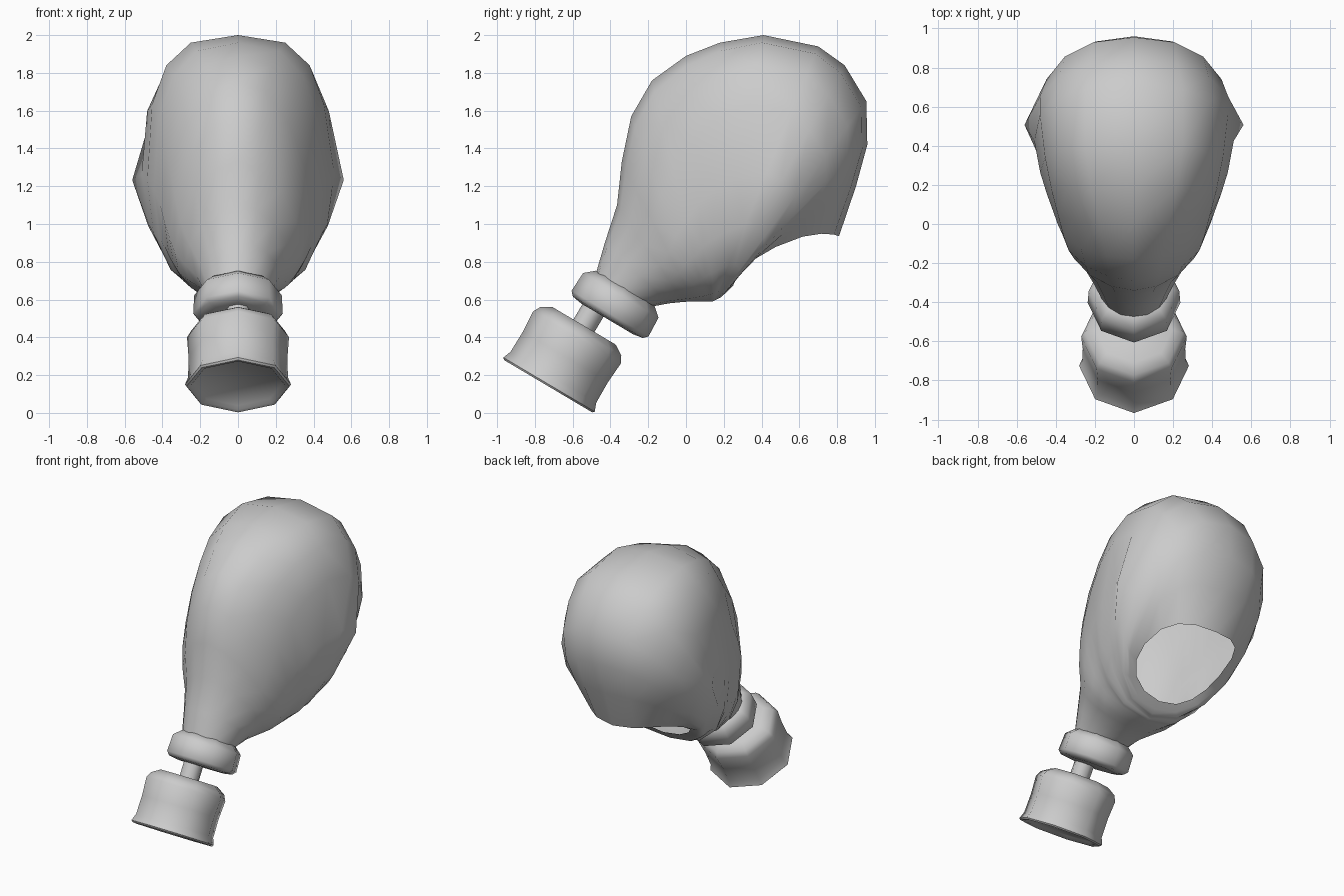
import bpy, bmesh, math
from mathutils import Vector

if "Cube" in bpy.data.objects:
    bpy.data.objects.remove(bpy.data.objects["Cube"])

grey = bpy.data.materials.new("rubber_grey")
grey.diffuse_color = (0.6, 0.6, 0.6, 1)
grey.use_nodes = True
grey.node_tree.nodes["Principled BSDF"].inputs["Base Color"].default_value = grey.diffuse_color


def finish(name, bm, angle):
    bmesh.ops.recalc_face_normals(bm, faces=bm.faces)
    me = bpy.data.meshes.new(name)
    bm.to_mesh(me)
    bm.free()
    me.materials.append(grey)
    ob = bpy.data.objects.new(name, me)
    bpy.context.collection.objects.link(ob)
    bpy.ops.object.select_all(action='DESELECT')
    ob.select_set(True)
    bpy.context.view_layer.objects.active = ob
    bpy.ops.object.shade_smooth_by_angle(angle=math.radians(angle))
    return ob


def bridge(bm, rings):
    for a, b in zip(rings, rings[1:]):
        n = len(a)
        for i in range(n):
            j = (i + 1) % n
            bm.faces.new((a[i], a[j], b[j], b[i]))


def power(v, e):
    return math.copysign(abs(v) ** e, v)


# Hood: rings fanning from the mouth, over the crown, to the neck opening
# chin y, z, outer y, z, half width, widest point (0 chin - 1 outer),
# roundness of outer half, of chin half, side lift
HOOD = [
    (-.17, .565, -.475, .745, .18, .50, 1.0, 1.0, 0),
    (-.09, .58, -.43, .90, .22, .45, 1.05, .95, 0),
    (-.01, .588, -.365, 1.10, .28, .38, 1.1, .9, 0),
    (.04, .59, -.34, 1.33, .335, .35, 1.12, .9, 0),
    (.07, .59, -.29, 1.57, .365, .35, 1.12, .88, 0),
    (.10, .59, -.18, 1.76, .39, .36, 1.05, .86, 0),
    (.115, .59, 0, 1.89, .415, .40, .88, .85, 0),
    (.13, .59, .18, 1.96, .445, .43, .74, .85, 0),
    (.14, .59, .41, 2.0, .48, .46, .68, .86, 0),
    (.15, .595, .70, 1.94, .51, .50, .74, .95, 0),
    (.16, .60, .84, 1.84, .515, .51, .86, 1.0, 0),
    (.17, .604, .955, 1.65, .48, .52, .88, .97, 0),
    (.185, .612, .96, 1.42, .44, .52, .84, .95, .02),
    (.21, .635, .90, 1.20, .39, .50, .80, .95, .05),
    (.25, .675, .81, .935, .31, .47, .80, .88, .09),
]
bm = bmesh.new()
rings = []
N = 16
for i, (iy, iz, oy, oz, w, m, up, low, lift) in enumerate(HOOD):
    d = Vector((0, oy - iy, oz - iz))
    nrm = Vector((0, -d.z, d.y)).normalized()
    ring = []
    for k in range(N):
        a = 2 * math.pi * k / N
        e = up if math.cos(a) > 0 else low
        c, s = power(math.cos(a), e), power(math.sin(a), e)
        t = m + c * ((1 - m) if c > 0 else m)
        # slight point over each ear
        width = w + (.045 if i == 10 and k in (N // 4, 3 * N // 4) else 0)
        p = Vector((width * s, iy, iz)) + d * t + nrm * lift * s * s
        ring.append(bm.verts.new(p))
    rings.append(ring)
bridge(bm, rings)
finish("hood", bm, 80)

# Filter parts: eight-sided turned profiles along the tilted filter axis
BASE = Vector((0, -.725, .15))
AXIS = Vector((0, .51, .86)).normalized()
SIDE = Vector((0, .86, -.51)).normalized()


def turned(name, profile, offset=0, sides=8, angle=55):
    bm = bmesh.new()
    rings = []
    for r, h in profile:
        ring = []
        for k in range(sides):
            a = 2 * math.pi * k / sides
            p = BASE + AXIS * h + SIDE * (offset + r * math.cos(a))
            p.x = r * math.sin(a)
            ring.append(bm.verts.new(p))
        rings.append(ring)
    bridge(bm, rings)
    bm.faces.new(rings[0])
    bm.faces.new(rings[-1])
    return finish(name, bm, angle)


turned("filter_canister", [(.235, .01), (.25, -.006), (.272, -.01), (.281, 0), (.264, .045),
                           (.262, .17), (.27, .29), (.25, .328), (.195, .362)])
turned("filter_stem", [(.065, .34), (.065, .50)])
turned("mouth_collar", [(.16, .456), (.215, .465), (.237, .488), (.232, .60), (.18, .645)],
       offset=.086)
